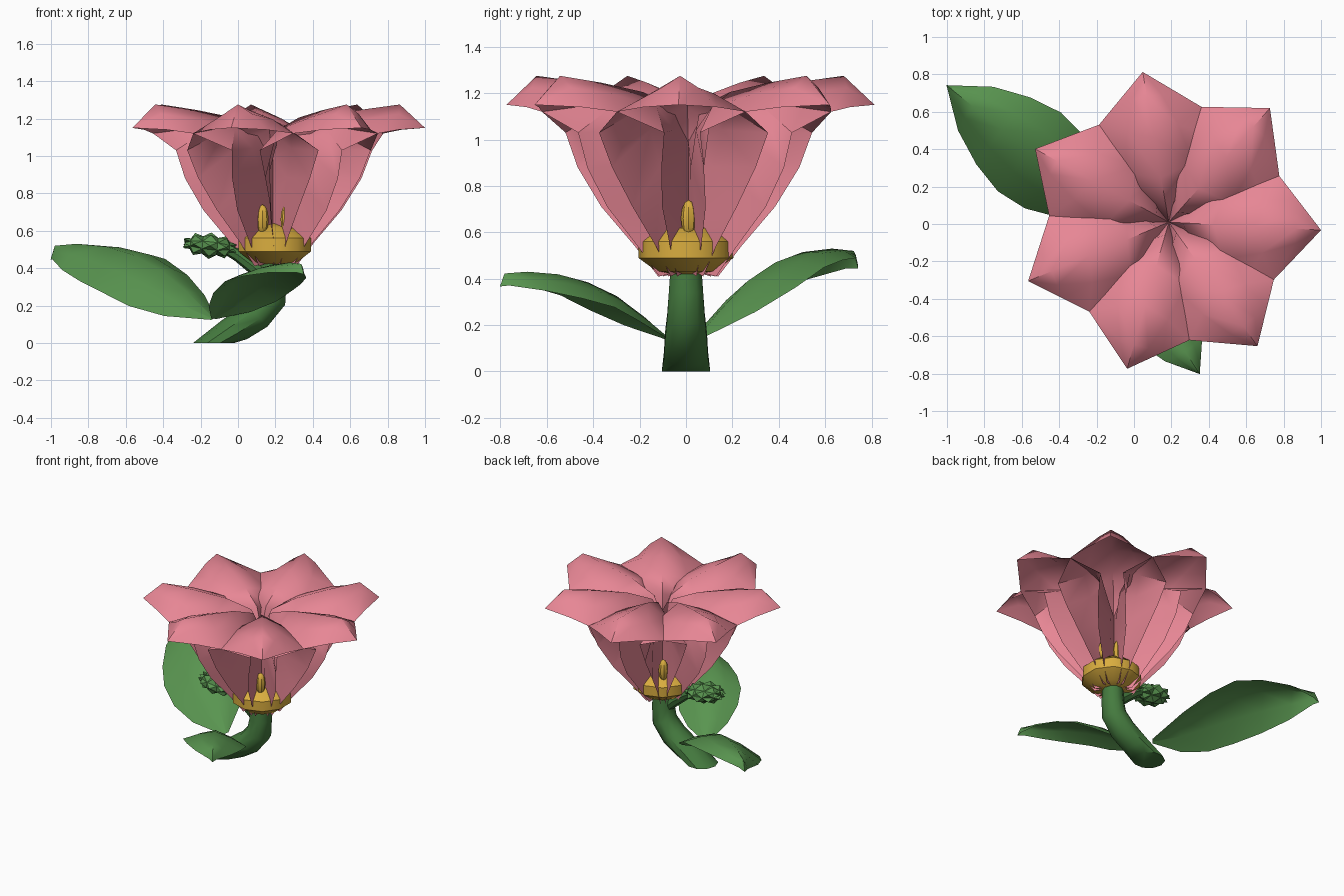
import bpy, bmesh, math
from mathutils import Vector, Matrix

if "Cube" in bpy.data.objects:
    bpy.data.objects.remove(bpy.data.objects["Cube"])

CX = 0.186  # flower axis
def material(name, rgb):
    m = bpy.data.materials.new(name)
    m.diffuse_color = (*rgb, 1)
    m.use_nodes = True
    m.node_tree.nodes["Principled BSDF"].inputs["Base Color"].default_value = m.diffuse_color
    return m

PINK = material("petal_pink", (0.80, 0.24, 0.30))
GREEN = material("leaf_green", (0.10, 0.30, 0.08))
STEM = material("stem_green", (0.06, 0.20, 0.05))
GOLD = material("pollen_gold", (0.70, 0.42, 0.05))

def finish(bm, name, mat, angle=40):
    bmesh.ops.remove_doubles(bm, verts=bm.verts, dist=1e-5)
    me = bpy.data.meshes.new(name)
    bm.to_mesh(me)
    bm.free()
    me.materials.append(mat)
    ob = bpy.data.objects.new(name, me)
    bpy.context.collection.objects.link(ob)
    bpy.ops.object.select_all(action='DESELECT')
    ob.select_set(True)
    bpy.context.view_layer.objects.active = ob
    bpy.ops.object.shade_smooth_by_angle(angle=math.radians(angle))
    return ob

def skin(bm, rows):
    vs = [[bm.verts.new(p) for p in r] for r in rows]
    for a, b in zip(vs, vs[1:]):
        for i in range(len(a) - 1):
            bm.faces.new((a[i], a[i + 1], b[i + 1], b[i]))

def blade(name, rows, mat, origin, angle, scale=1.0, tilt=0.0):
    """Folded blade; each row is (centre u, centre z, edge u, edge half width, edge z)."""
    bm = bmesh.new()
    grid = []
    for cu, cz, eu, ev, ez in rows:
        line = []
        for s in (-1, -0.5, 0, 0.5, 1):
            k = abs(s) ** 1.4
            line.append((cu + (eu - cu) * k, ev * s, cz + (ez - cz) * k - tilt * ev * s))
        grid.append(line)
    skin(bm, grid)
    bm.transform(Matrix.Translation(origin) @ Matrix.Rotation(angle, 4, 'Z') @ Matrix.Scale(scale, 4))
    return finish(bm, name, mat, 50)

def tube(name, rings, mat, sides=10):
    """Rings are (x, z, radius in plane, radius in y, tilt in degrees)."""
    bm = bmesh.new()
    grid = []
    for x, z, rx, ry, t in rings:
        t = math.radians(t)
        ring = []
        for i in range(sides + 1):
            a = 2 * math.pi * (i % sides) / sides
            ring.append((x + rx * math.cos(a) * math.cos(t), ry * math.sin(a),
                         z - rx * math.cos(a) * math.sin(t)))
        grid.append(ring)
    skin(bm, grid)
    bmesh.ops.remove_doubles(bm, verts=bm.verts, dist=1e-5)
    bmesh.ops.holes_fill(bm, edges=bm.edges)
    bmesh.ops.recalc_face_normals(bm, faces=bm.faces)
    return finish(bm, name, mat)

def ellipsoid(name, loc, radii, mat, segs, rings, tilt=None, spikes=0, angle=40):
    bm = bmesh.new()
    bmesh.ops.create_uvsphere(bm, u_segments=segs, v_segments=rings, radius=1)
    bm.transform(Matrix.Diagonal((*radii, 1)))
    if spikes:
        bmesh.ops.poke(bm, faces=bm.faces, offset=spikes)
    bm.transform(Matrix.Translation(loc) @ (tilt or Matrix()))
    return finish(bm, name, mat, angle)

# Petals: seven folded blades whose midribs rise along the axis, then arch outwards;
# their lower edges cross the neighbours and form the cup
petal = [(0.0, 0.44, 0.11, 0.07, 0.41),
         (0.0, 0.74, 0.19, 0.13, 0.54),
         (0.0, 0.99, 0.30, 0.225, 0.71),
         (0.07, 1.14, 0.365, 0.31, 0.88),
         (0.24, 1.205, 0.39, 0.365, 1.03),
         (0.46, 1.245, 0.577, 0.278, 1.12),
         (0.68, 1.275, 0.68, 0.158, 1.14),
         (0.815, 1.15, 0.815, 0.0, 1.15)]
for i in range(7):
    blade(f"petal_{i + 1}", petal, PINK, (CX, 0.01, 0), math.radians(-3 + i * 360 / 7))

# Leaves: one large, one smaller, both arched with drooping sides and a blunt tip
leaf = [(0.0, 0.0, 0.0, 0.02, 0.0),
        (0.18, 0.14, 0.20, 0.17, 0.07),
        (0.36, 0.26, 0.38, 0.25, 0.15),
        (0.55, 0.34, 0.55, 0.27, 0.23),
        (0.74, 0.385, 0.73, 0.23, 0.275),
        (0.94, 0.40, 0.92, 0.15, 0.31),
        (1.09, 0.39, 1.08, 0.03, 0.325),
        (1.12, 0.315, 1.12, 0.0, 0.315)]
small = [(cu, cz * 0.95, eu, ev, ez * 0.95) for cu, cz, eu, ev, ez in leaf]
blade("large_leaf", leaf, GREEN, (-0.13, 0.04, 0.13), math.atan2(0.70, -0.87), 1, 0.33)
blade("small_leaf", small, GREEN, (-0.13, -0.06, 0.13), math.atan2(-0.74, 0.48), 0.79, 0.12)

# Curved stem and the bud stalk
tube("stem", [(-0.13, 0.0, 0.11, 0.11, 0), (-0.02, 0.07, 0.085, 0.10, 35),
              (0.10, 0.15, 0.085, 0.095, 48), (0.175, 0.24, 0.085, 0.085, 25),
              (0.186, 0.34, 0.075, 0.078, 0), (0.186, 0.45, 0.07, 0.07, 0)], STEM)
tube("bud_stalk", [(0.17, 0.33, 0.04, 0.04, -35), (0.08, 0.41, 0.04, 0.04, -50),
                   (0.0, 0.47, 0.035, 0.035, -55), (-0.09, 0.52, 0.03, 0.03, -70)], STEM, 8)

# Scaly side bud
ellipsoid("side_bud", (-0.15, -0.01, 0.52), (0.05, 0.10, 0.13), GREEN, 7, 5,
          Matrix.Rotation(math.radians(-84), 4, 'Y'), 0.03, 20)

# Golden heart with a ring of stamens
ellipsoid("flower_heart", (CX + 0.01, 0, 0.525), (0.215, 0.215, 0.115), GOLD, 10, 5)
for i in range(6):
    a = math.radians(5 + 60 * i)
    ellipsoid(f"stamen_{i + 1}", (CX + 0.13 * math.cos(a), 0.13 * math.sin(a), 0.66),
              (0.033, 0.033, 0.08), GOLD, 8, 6)
